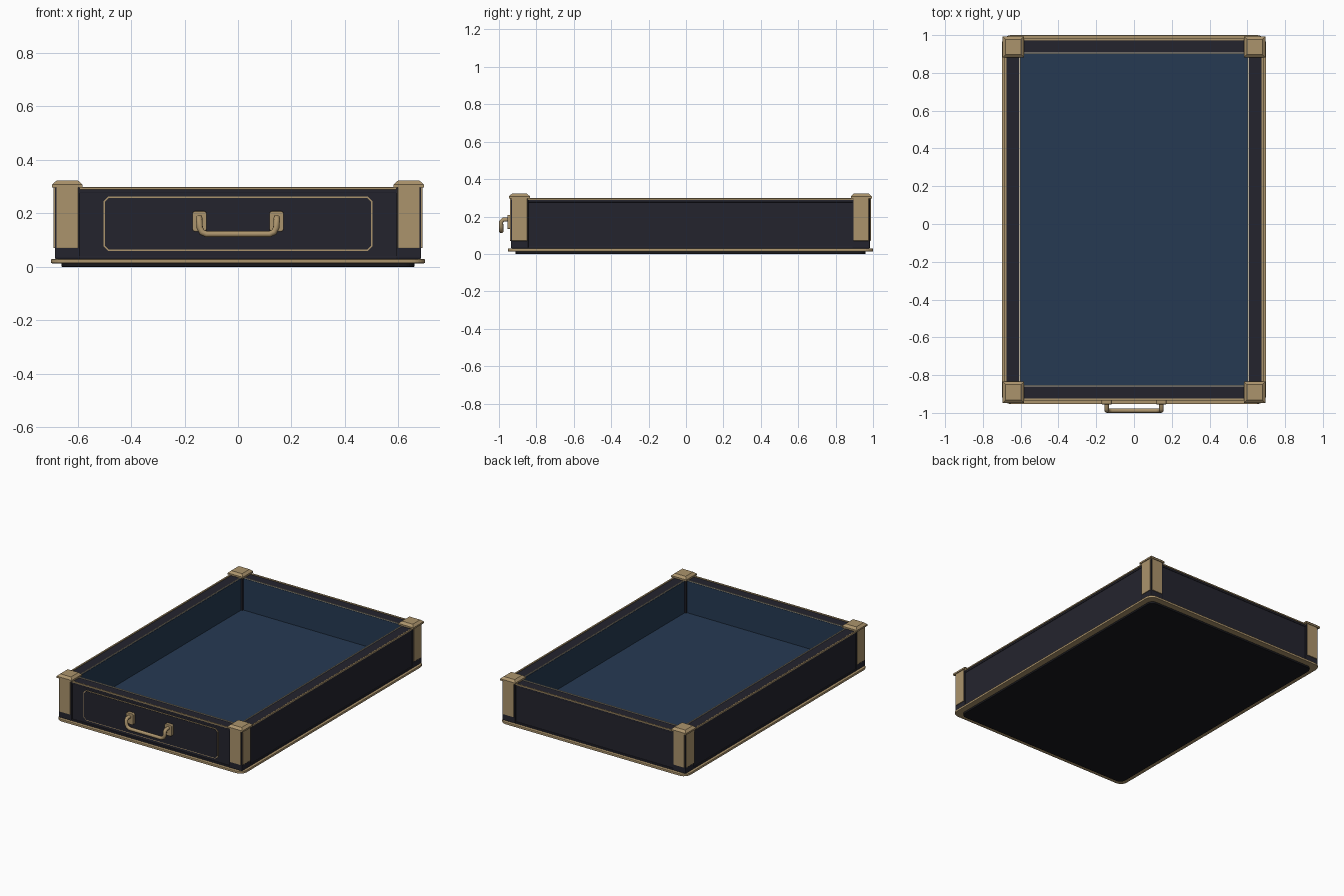
import bpy, bmesh, math
from mathutils import Vector

if "Cube" in bpy.data.objects:
    bpy.data.objects.remove(bpy.data.objects["Cube"])

CY = 0.0235  # y centre of the tray body (handle sticks out in front)


def material(name, rgb):
    m = bpy.data.materials.new(name)
    m.diffuse_color = (*rgb, 1)
    m.use_nodes = True
    m.node_tree.nodes["Principled BSDF"].inputs["Base Color"].default_value = m.diffuse_color
    return m


DARK = material("dark_leather", (0.0176, 0.0176, 0.027))
BLUE = material("blue_lining", (0.0194, 0.042, 0.086))
BRASS = material("brass", (0.41, 0.295, 0.15))
PALE = material("pale_piping", (0.50, 0.45, 0.34))
BLACK = material("black_underside", (0.009, 0.009, 0.012))


def finish(name, bm, mat, bevel=0):
    bmesh.ops.recalc_face_normals(bm, faces=bm.faces)
    me = bpy.data.meshes.new(name)
    bm.to_mesh(me)
    bm.free()
    ob = bpy.data.objects.new(name, me)
    bpy.context.collection.objects.link(ob)
    me.materials.append(mat)
    if bevel:
        b = ob.modifiers.new("bevel", 'BEVEL')
        b.width, b.segments = bevel, 2
    return ob


def box(name, lo, hi, mat, bevel=0):
    bm = bmesh.new()
    bmesh.ops.create_cube(bm, size=1)
    for v in bm.verts:
        v.co = [(a + b) / 2 + c * (b - a) for a, b, c in zip(lo, hi, v.co)]
    return finish(name, bm, mat, bevel)


def prism(name, pts, direction, mat, bevel=0):
    bm = bmesh.new()
    f = bm.faces.new([bm.verts.new(p) for p in pts])
    r = bmesh.ops.extrude_face_region(bm, geom=[f])
    for v in r["geom"]:
        if isinstance(v, bmesh.types.BMVert):
            v.co += Vector(direction)
    return finish(name, bm, mat, bevel)


def rounded_slab(name, hx, hy, r, z0, z1, mat, bevel):
    pts = []
    for i, (sx, sy) in enumerate(((1, 1), (-1, 1), (-1, -1), (1, -1))):
        for k in range(7):
            a = math.pi / 2 * (i + k / 6)
            pts.append((sx * (hx - r) + r * math.cos(a),
                        CY + sy * (hy - r) + r * math.sin(a), z0))
    return prism(name, pts, (0, 0, z1 - z0), mat, bevel)


def ring(name, ox, oy, ix, iy, z0, z1, mat, bevel=0):
    # rectangular frame with four mitred sides
    bm = bmesh.new()
    loops = [[bm.verts.new((sx * x, CY + sy * y, z))
              for sx, sy in ((1, 1), (-1, 1), (-1, -1), (1, -1))]
             for x, y, z in ((ox, oy, z0), (ox, oy, z1), (ix, iy, z1), (ix, iy, z0))]
    for a in range(4):
        p, q = loops[a], loops[(a + 1) % 4]
        for i in range(4):
            j = (i + 1) % 4
            bm.faces.new((p[i], p[j], q[j], q[i]))
    return finish(name, bm, mat, bevel)


def cut_rect(name, cx, cz, hx, hz, c, y0, y1, mat, bevel=0):
    # upright plate with chamfered corners
    pts = [(cx + x, y0, cz + z) for x, z in (
        (hx - c, hz), (hx, hz - c), (hx, c - hz), (hx - c, -hz),
        (c - hx, -hz), (-hx, c - hz), (-hx, hz - c), (c - hx, hz))]
    return prism(name, pts, (0, y1 - y0, 0), mat, bevel)


# Base
rounded_slab("underside_plate", 0.66, 0.936, 0.04, 0, 0.014, BLACK, 0.003)
rounded_slab("base_trim", 0.70, 0.9765, 0.05, 0.013, 0.029, BRASS, 0.004)

# Walls and mouldings
ring("outer_walls", 0.678, 0.952, 0.605, 0.881, 0.028, 0.293, DARK)
ring("lower_moulding", 0.683, 0.957, 0.67, 0.944, 0.028, 0.04, DARK, 0.002)
ring("upper_moulding", 0.681, 0.955, 0.67, 0.944, 0.276, 0.289, DARK, 0.002)
ring("rim_trim", 0.685, 0.959, 0.674, 0.948, 0.289, 0.298, BRASS, 0.002)

# Interior lining
box("lining_floor", (-0.604, CY - 0.88, 0.06), (0.604, CY + 0.88, 0.078), BLUE)
ring("lining_walls", 0.606, 0.882, 0.60, 0.876, 0.06, 0.292, BLUE)
ring("inner_piping", 0.608, 0.884, 0.602, 0.878, 0.288, 0.298, PALE)

# Corner posts, brass plates and caps
for sx, xn in ((-1, "left"), (1, "right")):
    for sy, yn in ((-1, "front"), (1, "back")):
        def corner(part, x0, x1, y0, y1, z0, z1, mat, bevel=0):
            xs = sorted((sx * x0, sx * x1))
            ys = sorted((CY + sy * y0, CY + sy * y1))
            return box(f"{yn}_{xn}_{part}", (xs[0], ys[0], z0),
                       (xs[1], ys[1], z1), mat, bevel)
        corner("post", 0.59, 0.685, 0.866, 0.96, 0.03, 0.298, DARK, 0.004)
        corner("face_plate", 0.597, 0.679, 0.955, 0.965, 0.07, 0.298, BRASS, 0.002)
        corner("side_plate", 0.68, 0.69, 0.872, 0.954, 0.07, 0.298, BRASS, 0.002)
        cap = corner("cap", 0.582, 0.695, 0.858, 0.97, 0.297, 0.322, BRASS)
        # slope the upper half of the cap inwards
        bm = bmesh.new()
        bm.from_mesh(cap.data)
        top = max(bm.faces, key=lambda f: f.calc_center_median().z)
        mid = Vector(top.calc_center_median())
        r = bmesh.ops.extrude_face_region(bm, geom=[top])
        for v in bm.verts:
            if v.co.z > 0.32 and v not in r["geom"]:
                v.co.z = 0.308
        for v in r["geom"]:
            if isinstance(v, bmesh.types.BMVert):
                v.co.x = mid.x + (v.co.x - mid.x) * 0.72
                v.co.y = mid.y + (v.co.y - mid.y) * 0.72
        bmesh.ops.delete(bm, geom=[f for f in bm.faces if f == top], context='FACES_ONLY')
        bmesh.ops.recalc_face_normals(bm, faces=bm.faces)
        bm.to_mesh(cap.data)
        bm.free()

# Front panel with a thin brass outline
FY = CY - 0.952
cut_rect("panel_outline", 0, 0.161, 0.503, 0.102, 0.018, FY + 0.002, FY - 0.004, BRASS)
cut_rect("front_panel", 0, 0.161, 0.498, 0.097, 0.016, FY + 0.002, FY - 0.006, DARK)

# Handle mounts
for s, n in ((-1, "left"), (1, "right")):
    cut_rect(n + "_handle_mount", s * 0.144, 0.17, 0.027, 0.038, 0.007,
             FY, FY - 0.026, BRASS, 0.003)

# Drop handle: a bent round bar
half = [(0.145, -0.945, 0.183), (0.145, -0.978, 0.183), (0.145, -0.988, 0.173),
        (0.143, -0.988, 0.146), (0.135, -0.988, 0.130), (0.118, -0.988, 0.122)]
path = [(-x, y, z) for x, y, z in half] + half[::-1]
cu = bpy.data.curves.new("handle", 'CURVE')
cu.dimensions = '3D'
cu.bevel_depth, cu.bevel_resolution, cu.use_fill_caps = 0.0118, 3, True
sp = cu.splines.new('POLY')
sp.points.add(len(path) - 1)
for p, co in zip(sp.points, path):
    p.co = (*co, 1)
cu.materials.append(BRASS)
handle = bpy.data.objects.new("handle", cu)
bpy.context.collection.objects.link(handle)
